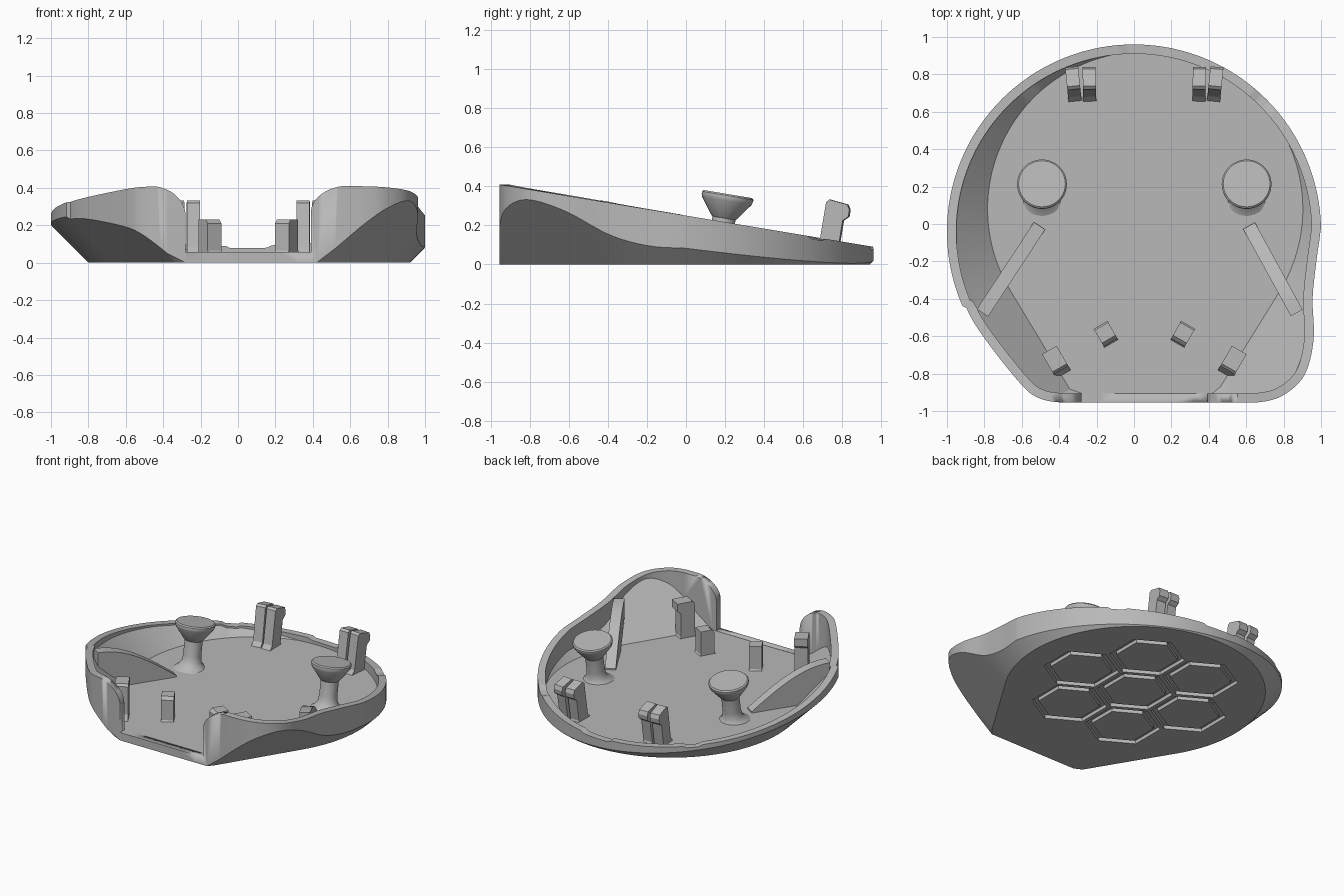
import bpy, bmesh, math
from mathutils import Vector, Matrix

if "Cube" in bpy.data.objects:
    bpy.data.objects.remove(bpy.data.objects["Cube"])

CX = 0.055                      # symmetry line of the inner parts
FLOOR = 0.055
TILT = math.atan(1 / 6)         # slope of the rim plane
grey = bpy.data.materials.new("light_grey")
grey.diffuse_color = (0.48, 0.48, 0.48, 1)
grey.use_nodes = True
grey.node_tree.nodes["Principled BSDF"].inputs["Base Color"].default_value = grey.diffuse_color


def finish(name, bm, smooth=True):
    bmesh.ops.recalc_face_normals(bm, faces=bm.faces)
    me = bpy.data.meshes.new(name)
    bm.to_mesh(me)
    bm.free()
    ob = bpy.data.objects.new(name, me)
    bpy.context.collection.objects.link(ob)
    me.materials.append(grey)
    if smooth:
        bpy.ops.object.select_all(action='DESELECT')
        ob.select_set(True)
        bpy.context.view_layer.objects.active = ob
        bpy.ops.object.shade_smooth_by_angle(angle=math.radians(28))
    return ob


def prism(name, profile, place, t0, t1):
    """Extrude a closed 2D profile; place(u, v, t) gives the 3D point."""
    bm = bmesh.new()
    a = [bm.verts.new(place(u, v, t0)) for u, v in profile]
    b = [bm.verts.new(place(u, v, t1)) for u, v in profile]
    n = len(a)
    bm.faces.new(a)
    bm.faces.new(b[::-1])
    for i in range(n):
        bm.faces.new((a[i], b[i], b[(i + 1) % n], a[(i + 1) % n]))
    return finish(name, bm)


def cut(target, cutter):
    m = target.modifiers.new("cut", 'BOOLEAN')
    m.operation, m.object, m.solver = 'DIFFERENCE', cutter, 'EXACT'
    cutter.hide_render = True
    cutter.hide_set(True)


def rim(p):
    return 0.25 - p.y / 6


def spline(pts, steps=8):
    out = []
    for i in range(1, len(pts) - 2):
        a, b, c, d = [Vector(q) for q in pts[i - 1:i + 3]]
        for k in range(steps):
            t = k / steps
            out.append(0.5 * (2 * b + (c - a) * t + (2 * a - 5 * b + 4 * c - d) * t * t
                              + (3 * b - a - 3 * c + d) * t ** 3))
    return out


# Outer outline, counter-clockwise from the front
right = spline([(0.5, -.955), (.65, -.955), (.79, -.92), (.91, -.81), (.96, -.62),
                (.955, -.4), (.975, -.2), (.998, -.02), (.99, .1)])
back = [Vector((math.cos(math.radians(a)), math.sin(math.radians(a)) - .04))
        for a in [1 + 1.5 * i for i in range(136)]]
left = spline([(-.93, -.3), (-.895, -.45), (-.8, -.61), (-.61, -.85), (-.51, -.93),
               (-.38, -.955), (-.2, -.955)])
front = [Vector((-.38 + i * .1, -.955)) for i in range(11)]
outline = right + back + left + front[:-1]

# Base shape: circle joined by straight flanks to the front edge
C, R = Vector((.06, .08)), .86
base = [Vector((-.32, -.955)), Vector((.43, -.955))]
base += [C + R * Vector((math.cos(math.radians(a)), math.sin(math.radians(a))))
         for a in range(-32, 213, 3)]


def nearest(p, poly):
    best, inside = None, True
    for i, a in enumerate(poly):
        d = poly[(i + 1) % len(poly)] - a
        w = p - a
        if d.x * w.y - d.y * w.x < -1e-6:
            inside = False
        q = a + d * max(0, min(1, w.dot(d) / d.dot(d)))
        if best is None or (q - p).length < (best - p).length:
            best = q
    return p.copy() if inside else best


def rim_top(p):
    notch = p.y > 0 and (-.05 < p.x < .17 or -.64 < p.x < -.55 or .66 < p.x < .74)
    return rim(p) - (.012 if notch else 0)


# Tray shell: base, 45 degree flank, wall, rim, inner wall, inner flank, floor
bm = bmesh.new()
rings = [[] for _ in range(6)]
inner_base = [C + (q - C) * .98 for q in base]
n = len(outline)
for i, p in enumerate(outline):
    t = (outline[(i + 1) % n] - outline[i - 1]).normalized()
    q = p + Vector((-t.y, t.x)) * .05
    b, f = nearest(p, base), nearest(q, inner_base)
    top = rim_top(p)
    for ring, (v, z) in zip(rings, [
            (b, 0), (p, min((p - b).length, top - .02)), (p, top), (q, top),
            (q, min(FLOOR + (q - f).length, top - .012)), (f, FLOOR)]):
        ring.append(bm.verts.new((v.x, v.y, z)))
for r0, r1 in zip(rings, rings[1:]):
    for i in range(n):
        j = (i + 1) % n
        bm.faces.new((r0[i], r0[j], r1[j], r1[i]))
bm.faces.new(rings[0][::-1])
bm.faces.new(rings[-1])
bmesh.ops.remove_doubles(bm, verts=bm.verts, dist=1e-4)
tray = finish("tray_shell", bm)

# Front opening with rounded shoulders
arc = [math.radians(9 * i) for i in range(11)]
prof = [(-.28, FLOOR + .002), (.39, FLOOR + .002)]
prof += [(.6 - .21 * math.cos(a), .27 + .143 * math.sin(a)) for a in arc]
prof += [(.6, .5), (-.47, .5)]
prof += [(-.47 + .19 * math.cos(a), .25 + .16 * math.sin(a)) for a in arc[::-1]]
cut(tray, prism("opening_cutter", prof, lambda u, v, t: (u, t, v), -1.1, -.885))

# Honeycomb grooves under the base
bm = bmesh.new()
centres = [C] + [C + .46 * Vector((math.cos(k * math.pi / 3), math.sin(k * math.pi / 3)))
                 for k in range(6)]
for c in centres:
    loops = []
    for r, z in ((.25, -.05), (.25, .025), (.205, .025), (.205, -.05)):
        loops.append([bm.verts.new((c.x + r * math.sin(k * math.pi / 3),
                                    c.y + r * math.cos(k * math.pi / 3), z)) for k in range(6)])
    for i in range(4):
        a, b = loops[i], loops[(i + 1) % 4]
        for k in range(6):
            bm.faces.new((a[k], a[(k + 1) % 6], b[(k + 1) % 6], b[k]))
cut(tray, finish("honeycomb_cutter", bm, False))


def lathe(name, profile, matrix, seg=40):
    bm = bmesh.new()
    rows = [[bm.verts.new(matrix @ Vector((r * math.cos(2 * math.pi * k / seg),
                                           r * math.sin(2 * math.pi * k / seg), z)))
             for k in range(seg)] for r, z in profile]
    for a, b in zip(rows, rows[1:]):
        for k in range(seg):
            bm.faces.new((a[k], a[(k + 1) % seg], b[(k + 1) % seg], b[k]))
    bm.faces.new(rows[0])
    bm.faces.new(rows[-1])
    return finish(name, bm)


def post(name, x, y, turn, lean, w, profile):
    """Upright post: profile (depth, height) extruded across its width, with flared foot."""
    m = (Matrix.Translation((x, y, FLOOR - .01)) @ Matrix.Rotation(turn, 4, 'Z')
         @ Matrix.Rotation(-lean, 4, 'X'))
    prism(name, profile, lambda u, v, t: m @ Vector((t, u, v)), -w / 2, w / 2)


hook = [(-.075, -.01), (-.05, .03), (-.05, .27), (-.035, .285), (.06, .275), (.075, .25),
        (.075, .215), (.05, .19), (.05, .03), (.075, -.01)]
short = [(-.07, -.01), (-.05, .02), (-.05, .165), (-.03, .185), (.05, .185),
         (.05, .02), (.07, -.01)]
tall = [(-.11, -.03), (-.06, .05), (-.06, .25), (-.045, .265), (.065, .265), (.065, .21),
        (.04, .19), (.04, .02), (.06, -.01)]
for side, s in (("left", -1), ("right", 1)):
    # Mushroom support with tilted head
    m = Matrix.Translation((CX + s * .547, .215, .36)) @ Matrix.Rotation(-TILT, 4, 'X')
    lathe(side + "_support", [(.12, -.325), (.085, -.3), (.066, -.27), (.06, -.23), (.06, -.125),
                              (.07, -.115), (.128, -.035), (.133, -.02), (.133, -.008),
                              (.125, 0)], m)
    # Paired back clips
    for k in (-1, 1):
        post(f"{side}_back_clip_{'inner' if k * s < 0 else 'outer'}",
             CX + s * .335 + k * .042, .725, s * -.06 - k * .04, TILT, .07, hook)
    # Front posts
    post(side + "_short_post", CX + s * .205, -.59, s * -math.radians(30), 0, .085, short)
    post(side + "_tall_post", CX + s * .475, -.73, s * math.radians(-30), 0, .09, tall)
    # Diagonal gusset with curved top
    a = Vector((CX + s * .56, -.01))
    d = Vector((CX + s * (.865 if s < 0 else .815), -.475)) - a
    nrm = Vector((-d.y, d.x)).normalized()
    g = [(0, FLOOR - .01), (0, FLOOR + .01)]
    g += [(i / 10, FLOOR + .01 + .262 * math.sin(i * math.pi / 20)) for i in range(1, 11)]
    g += [(1, .2), (.55, FLOOR - .01)]
    prism(side + "_gusset", g,
          lambda u, v, t: (a.x + d.x * u + nrm.x * t, a.y + d.y * u + nrm.y * t, v), -.036, .036)
